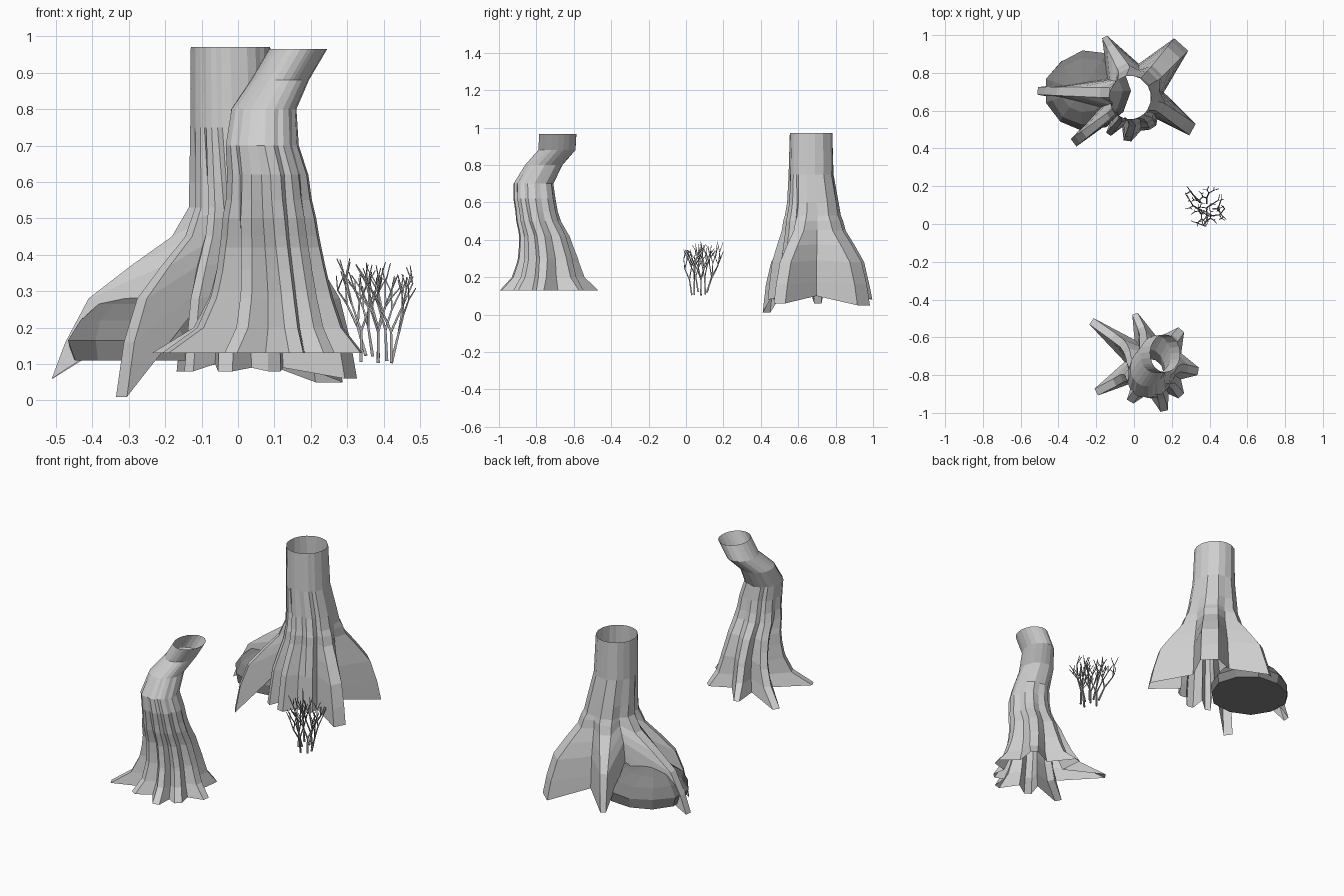
import bpy
import bmesh
import math
import random
from mathutils import Vector

random.seed(11)

if "Cube" in bpy.data.objects:
    bpy.data.objects.remove(bpy.data.objects["Cube"], do_unlink=True)


def make_material(name, value):
    mat = bpy.data.materials.new(name)
    mat.use_nodes = True
    colour = (value, value, value, 1)
    mat.diffuse_color = colour
    mat.node_tree.nodes["Principled BSDF"].inputs["Base Color"].default_value = colour
    return mat


def finish(name, bm, mat):
    mesh = bpy.data.meshes.new(name)
    bm.to_mesh(mesh)
    bm.free()
    mesh.materials.append(mat)
    obj = bpy.data.objects.new(name, mesh)
    bpy.context.scene.collection.objects.link(obj)


def loft(bm, rings, capped=False):
    """Skin a stack of counter-clockwise rings, lowest first."""
    loops = [[bm.verts.new(p) for p in ring] for ring in rings]
    count = len(loops[0])
    for low, high in zip(loops, loops[1:]):
        for i in range(count):
            j = (i + 1) % count
            bm.faces.new((low[i], low[j], high[j], high[i]))
    if capped:
        bm.faces.new(loops[0][::-1])
        bm.faces.new(loops[-1])


def sample(table, z):
    """Linear lookup in rows that start with a height."""
    if z <= table[0][0]:
        return table[0][1:]
    for a, b in zip(table, table[1:]):
        if z <= b[0]:
            t = (z - a[0]) / (b[0] - a[0])
            return [p + (q - p) * t for p, q in zip(a[1:], b[1:])]
    return table[-1][1:]


def root_columns(hub, roots):
    """Two columns for each root and one for the valley after it.
    Each column is (trunk angle, foot point, foot height, flute)."""
    hub = Vector(hub)
    full = math.tau
    angles = [math.atan2(r[1] - hub.y, r[0] - hub.x) % full for r in roots]
    order = sorted(range(len(roots)), key=lambda i: angles[i])
    columns = []
    for k, i in enumerate(order):
        x, y, foot, width, valley_r, valley_z = roots[i]
        a = angles[i]
        before = (a - angles[order[k - 1]]) % full
        after = (angles[order[(k + 1) % len(order)]] - a) % full
        side = Vector((-math.sin(a), math.cos(a))) * width
        tip = Vector((x, y))
        columns.append((a - before * 0.2, tip - side, foot, 1.05))
        columns.append((a + after * 0.2, tip + side, foot, 1.05))
        mid = a + after / 2
        valley = hub + Vector((math.cos(mid), math.sin(mid))) * valley_r
        columns.append((mid, valley, valley_z, 0.88))
    return columns


def tree(name, hub, trunk, flare, roots, join, mat):
    """Hollow trunk: rows of (height, x, y, radius x, radius y),
    spreading into roots by rows of (height, spread)."""
    columns = root_columns(hub, roots)
    heights = sorted({row[0] for row in trunk} | {row[0] for row in flare})
    base = heights[0]
    rings = []
    for h in heights:
        spread = sample(flare, h)[0]
        ring = []
        for angle, foot, foot_z, flute in columns:
            # Raised edges squeeze the levels, deep feet only drop the last one
            z = h
            if h == base:
                z = foot_z
            elif h < join and foot_z > base:
                z = foot_z + (h - base) * (join - foot_z) / (join - base)
            cx, cy, rx, ry = sample(trunk, z)
            fade = max(0, min(1, (0.85 - z) / 0.4))
            k = 1 + (flute - 1) * fade
            p = Vector((cx + math.cos(angle) * rx * k, cy + math.sin(angle) * ry * k))
            p = p.lerp(foot, spread)
            ring.append((p.x, p.y, z))
        rings.append(ring)
    bm = bmesh.new()
    loft(bm, rings)
    finish(name, bm, mat)


bark = make_material("pale grey bark", 0.62)
stone = make_material("dark grey stone", 0.23)
twig = make_material("grey twig", 0.4)

# Front tree: bent trunk on a star of roots
# Roots: tip x, tip y, foot height, half width, next valley radius and height
G = 0.13
tree(
    "bent_tree", (0.1, -0.74),
    [(G, 0.11, -0.74, 0.13, 0.13), (0.3, 0.1, -0.74, 0.12, 0.12),
     (0.42, 0.09, -0.76, 0.12, 0.115), (0.5, 0.085, -0.79, 0.12, 0.11),
     (0.62, 0.08, -0.81, 0.11, 0.11), (0.7, 0.065, -0.815, 0.1, 0.105),
     (0.8, 0.07, -0.76, 0.09, 0.1), (0.88, 0.115, -0.69, 0.08, 0.1),
     (0.965, 0.165, -0.685, 0.08, 0.1)],
    [(G, 1), (0.2, 0.48), (0.28, 0.29), (0.36, 0.17), (0.45, 0.07), (0.55, 0)],
    [(0.005, -0.475, G, 0.015, 0.16, G), (-0.225, -0.515, G, 0.02, 0.15, G),
     (-0.2, -0.89, G, 0.02, 0.15, G), (-0.02, -0.94, G, 0.02, 0.16, G),
     (0.16, -0.99, G, 0.02, 0.18, G), (0.25, -0.91, G, 0.02, 0.17, G),
     (0.34, -0.78, G, 0.02, 0.16, G), (0.25, -0.56, G, 0.02, 0.14, G)],
    0.55, bark)

# Back tree: straight trunk on arched roots, raised over the boulder
B = 0.08
tree(
    "straight_tree", (0, 0.67),
    [(B, 0.01, 0.68, 0.14, 0.15), (0.5, 0.01, 0.68, 0.14, 0.15),
     (0.6, 0, 0.68, 0.13, 0.135), (0.75, -0.015, 0.67, 0.115, 0.12),
     (0.97, -0.02, 0.67, 0.11, 0.115)],
    [(B, 1), (0.16, 0.9), (0.28, 0.73), (0.37, 0.42), (0.45, 0.12), (0.53, 0)],
    [(-0.51, 0.705, 0.06, 0.02, 0.18, 0.28), (-0.32, 0.43, 0.01, 0.025, 0.18, 0.24),
     (-0.135, 0.475, B, 0.015, 0.17, 0.1), (-0.035, 0.44, B, 0.02, 0.18, 0.09),
     (0.1, 0.51, B, 0.02, 0.17, 0.09), (0.31, 0.5, 0.06, 0.035, 0.16, 0.1),
     (0.25, 0.95, 0.05, 0.05, 0.18, 0.12), (-0.155, 0.99, B, 0.015, 0.17, 0.29)],
    0.53, bark)

# Boulder: flat-bottomed faceted dome
bm = bmesh.new()
rings = []
SIDES = 11
for z, size, shift in [(0.11, 0.97, 0), (0.165, 1, 0), (0.22, 0.84, 0.01),
                       (0.265, 0.55, 0.02), (0.287, 0.2, 0.03)]:
    ring = []
    for i in range(SIDES):
        a = math.tau * i / SIDES
        r = size * random.uniform(0.95, 1.03)
        ring.append((-0.24 - shift + math.cos(a) * 0.23 * r,
                     0.705 + math.sin(a) * 0.215 * r, z))
    rings.append(ring)
loft(bm, rings, capped=True)
finish("boulder", bm, stone)


# Bush: forking tapered twigs
def stick(bm, start, end, r0, r1):
    axis = (end - start).normalized()
    u = axis.orthogonal().normalized()
    v = axis.cross(u)
    rings = []
    for p, r in ((start, r0), (end, r1)):
        rings.append([p + (u * math.cos(a) + v * math.sin(a)) * r
                      for a in (math.tau * i / 4 for i in range(4))])
    loft(bm, rings, capped=True)


def grow(bm, start, heading, length, radius, depth):
    end = start + heading * length
    # Turn back twigs that stray out of the bush
    if not 0.25 < end.x < 0.5:
        heading.x *= -0.5
    if not -0.02 < end.y < 0.2:
        heading.y *= -0.5
    end = start + heading * length
    end.z = min(end.z, 0.39)
    stick(bm, start, end, radius, radius * 0.7)
    if depth == 0:
        return
    turn = random.uniform(0, math.tau)
    for side in (1, -1):
        lean = Vector((math.cos(turn) * side, math.sin(turn) * side, 0.6))
        way = (heading + lean * random.uniform(0.3, 0.7)).normalized()
        grow(bm, end, way, length * random.uniform(0.65, 0.95), radius * 0.75, depth - 1)


bm = bmesh.new()
middle = Vector((0.385, 0.08, 0.1))
STEMS = 8
for i in range(STEMS):
    a = math.tau * i / STEMS
    out = Vector((math.cos(a), math.sin(a), 0))
    base = middle + out * random.uniform(0.02, 0.06)
    base.z += random.uniform(0, 0.03)
    heading = out * random.uniform(-0.1, 0.45) + Vector((0, 0, 1))
    grow(bm, base, heading.normalized(), 0.085, 0.006, 3)
finish("bush", bm, twig)
